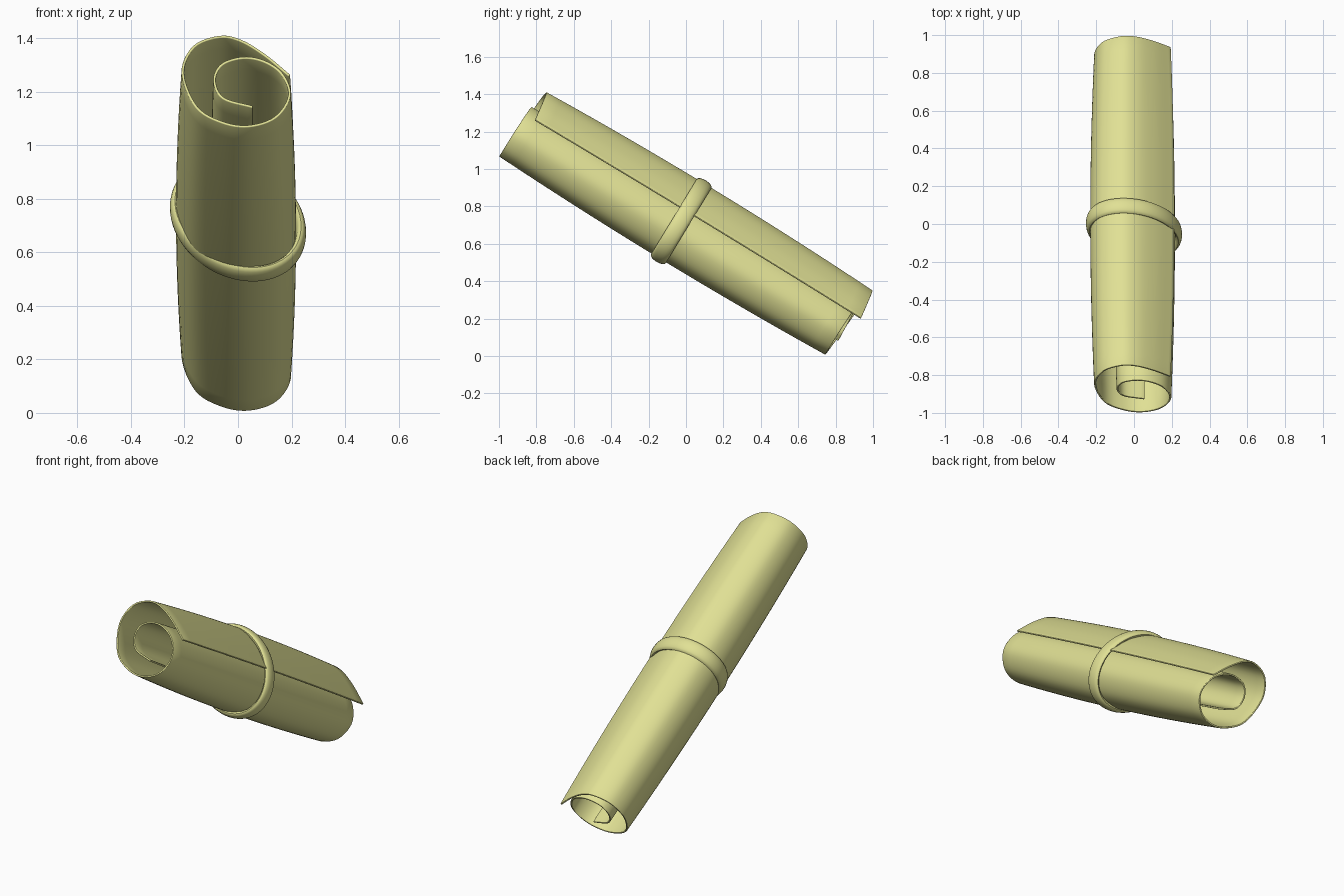
import bpy, bmesh, math
from mathutils import Vector

if "Cube" in bpy.data.objects:
    bpy.data.objects.remove(bpy.data.objects["Cube"])

TILT = math.radians(31.3)
C, S = math.cos(TILT), math.sin(TILT)
HALF = 1.02

mat = bpy.data.materials.new("parchment")
mat.diffuse_color = (0.75, 0.75, 0.3, 1)
mat.use_nodes = True
mat.node_tree.nodes["Principled BSDF"].inputs["Base Color"].default_value = mat.diffuse_color


def place(x, u, v):
    # u runs along the roll, v points up across it
    return Vector((x, C * u + S * v, 0.705 - S * u + C * v))


def spline(pts, steps):
    # smooth curve through points (Catmull-Rom)
    p = [Vector(q) for q in pts]
    p = [2 * p[0] - p[1]] + p + [2 * p[-1] - p[-2]]
    out = []
    for i in range(1, len(p) - 2):
        a, b, c, d = p[i - 1:i + 3]
        for k in range(steps):
            t = k / steps
            out.append(0.5 * (2 * b + (c - a) * t + (2 * a - 5 * b + 4 * c - d) * t * t
                              + (3 * b - a - 3 * c + d) * t ** 3))
    return out + [p[-2]]


def grid_object(name, rows, wrap=False):
    bm = bmesh.new()
    g = [[bm.verts.new(p) for p in r] for r in rows]
    n, m = len(g), len(g[0])
    for i in range(n if wrap else n - 1):
        for j in range(m if wrap else m - 1):
            a, b = g[i], g[(i + 1) % n]
            k = (j + 1) % m
            bm.faces.new((a[j], a[k], b[k], b[j]))
    bmesh.ops.recalc_face_normals(bm, faces=bm.faces)
    me = bpy.data.meshes.new(name)
    bm.to_mesh(me)
    bm.free()
    ob = bpy.data.objects.new(name, me)
    bpy.context.collection.objects.link(ob)
    me.materials.append(mat)
    bpy.context.view_layer.objects.active = ob
    ob.select_set(True)
    bpy.ops.object.shade_smooth_by_angle(angle=math.radians(40))
    ob.select_set(False)
    return ob


# rolled sheet: spiral (x, v, lengthwise skew) from outer flap to inner edge
spiral = spline([
    (0.192, 0.055, 0.041), (0.10, 0.137, 0.03), (0.01, 0.195, 0.021),
    (-0.07, 0.208, 0.015), (-0.165, 0.16, 0.008), (-0.206, 0.04, 0.0),
    (-0.155, -0.115, -0.012), (-0.06, -0.185, -0.018), (0.04, -0.204, -0.021),
    (0.14, -0.165, -0.021), (0.192, -0.07, -0.02), (0.165, 0.025, -0.017),
    (0.10, 0.082, -0.014), (0.02, 0.101, -0.011), (-0.06, 0.073, -0.008),
    (-0.088, 0.005, -0.005), (-0.055, -0.07, -0.002), (0.055, -0.107, 0.0)], 6)
rows = []
for i in range(25):
    t = -1 + 2 * i / 24
    k = 1 + 0.1 * (1 - t * t)
    rows.append([place(p.x * k, t * HALF + p.z, p.y * k) for p in spiral])
sheet = grid_object("rolled_sheet", rows)
sol = sheet.modifiers.new("thickness", 'SOLIDIFY')
sol.thickness = 0.01
sol.offset = 0
bev = sheet.modifiers.new("soft_rim", 'BEVEL')
bev.width = 0.003
bev.segments = 2
bev.limit_method = 'ANGLE'
bev.angle_limit = math.radians(50)

# band around the middle, flattened oval section on a skewed ring
rows = []
for i in range(72):
    a = 2 * math.pi * i / 72
    row = []
    for j in range(16):
        b = 2 * math.pi * j / 16
        r = 0.234 + 0.019 * math.cos(b)
        x = r * math.cos(a) - 0.028 * math.sin(a)
        v = r * math.sin(a) - 0.028 * math.cos(a)
        row.append(place(x, -0.03 + 0.046 * math.sin(b), v))
    rows.append(row)
grid_object("tie_band", rows, wrap=True)
